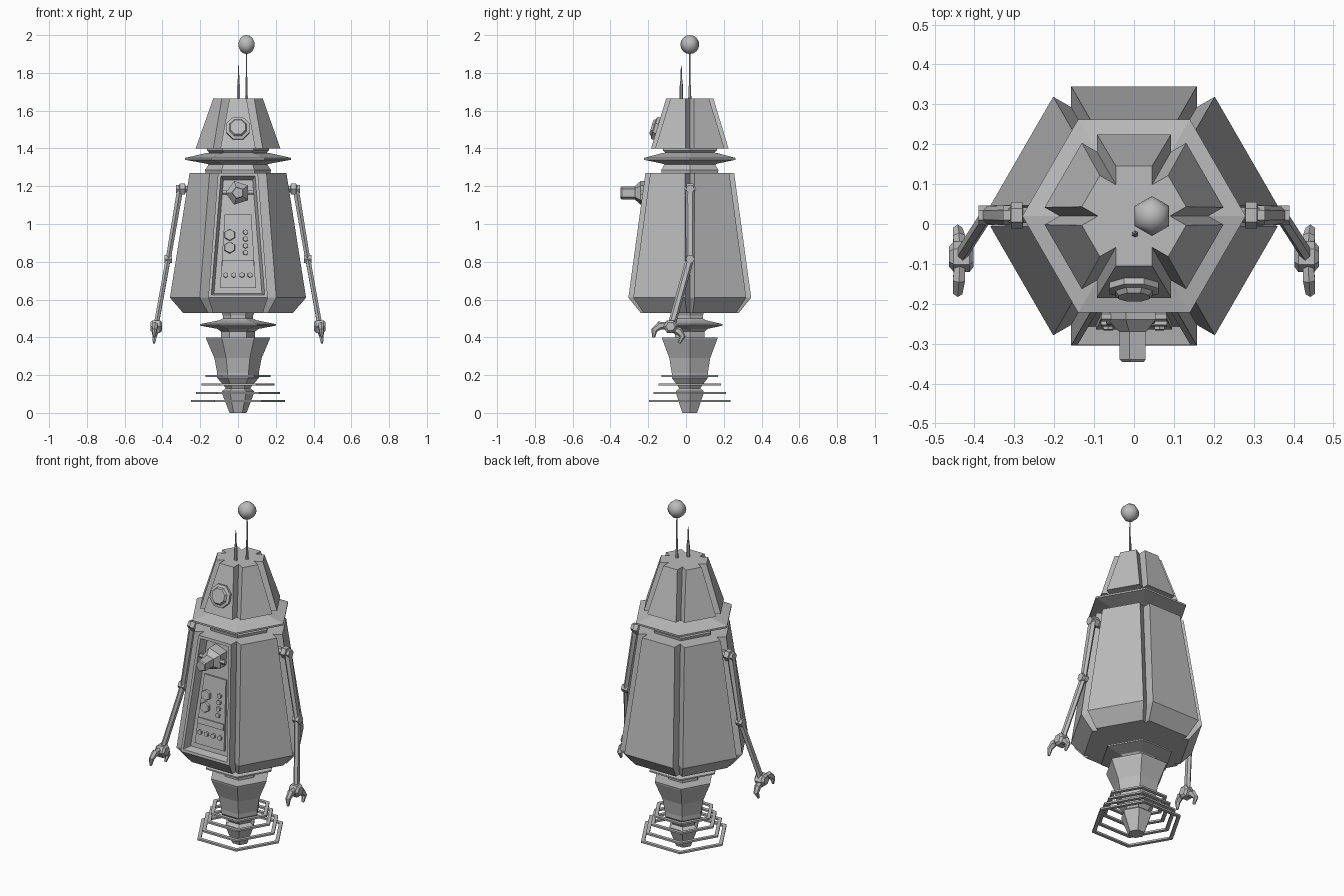
import bpy, bmesh, math
from mathutils import Vector, Matrix

if "Cube" in bpy.data.objects:
    bpy.data.objects.remove(bpy.data.objects["Cube"])

CY = 0.02  # y of the main axis
grey = bpy.data.materials.new("metal_grey")
grey.diffuse_color = (0.5, 0.5, 0.5, 1)
grey.use_nodes = True
grey.node_tree.nodes["Principled BSDF"].inputs["Base Color"].default_value = grey.diffuse_color


def finish(bm, name, smooth=False):
    bmesh.ops.recalc_face_normals(bm, faces=bm.faces)
    me = bpy.data.meshes.new(name)
    bm.to_mesh(me)
    bm.free()
    ob = bpy.data.objects.new(name, me)
    bpy.context.collection.objects.link(ob)
    me.materials.append(grey)
    for p in me.polygons:
        p.use_smooth = smooth
    return ob


def skin(bm, rings, closed=False):
    """Join rings of points by quads; cap the ends unless closed."""
    vs = [[bm.verts.new(p) for p in r] for r in rings]
    n = len(vs[0])
    pairs = list(zip(vs, vs[1:])) + ([(vs[-1], vs[0])] if closed else [])
    faces = [[bm.faces.new((a[i], a[(i + 1) % n], b[(i + 1) % n], b[i])) for i in range(n)]
             for a, b in pairs]
    if not closed:
        bm.faces.new(vs[0][::-1])
        bm.faces.new(vs[-1])
    return faces


def hexring(z, r):
    return [Vector((r * math.cos(k * math.pi / 3), CY + r * math.sin(k * math.pi / 3), z)) for k in range(6)]


def hex_turned(name, profile, closed=False):
    bm = bmesh.new()
    skin(bm, [hexring(z, r) for z, r in profile], closed)
    return finish(bm, name)


def panelled(name, levels, recess=False):
    """Six raised panels round a hexagonal core; levels are (z, apothem, gap)."""
    rings = []
    for z, ap, gap in levels:
        hw = ap / math.sqrt(3) - gap
        ring = []
        for k in range(6):
            a = k * math.pi / 3 - math.pi / 2
            n, t = Vector((math.cos(a), math.sin(a), 0)), Vector((-math.sin(a), math.cos(a), 0))
            core = Vector((math.cos(a - math.pi / 6), math.sin(a - math.pi / 6), 0)) * 2 * hw
            ring += [p + Vector((0, CY, z)) for p in (core, n * ap - t * hw, n * ap + t * hw)]
        rings.append(ring)
    bm = bmesh.new()
    faces = skin(bm, rings)
    if recess:  # sunken control bay in the front panel
        bmesh.ops.recalc_face_normals(bm, faces=bm.faces)
        f = faces[-1][1]
        bmesh.ops.inset_region(bm, faces=[f], thickness=0.022, depth=0)
        bmesh.ops.inset_region(bm, faces=[f], thickness=0.02, depth=-0.045)
    return finish(bm, name)


def tube(name, pts, radii, n=6, roll=0.0, squash=1.0):
    """Straight-sided tube along a path."""
    pts = [Vector(p) for p in pts]
    rings = []
    for i, p in enumerate(pts):
        d = (pts[min(i + 1, len(pts) - 1)] - pts[max(i - 1, 0)]).normalized()
        side = d.cross(Vector((1, 0, 0)) if abs(d.x) < 0.9 else Vector((0, 0, 1))).normalized()
        up = d.cross(side)
        rings.append([p + radii[i] * (side * math.cos(a) + up * math.sin(a) * squash)
                      for a in (roll + 2 * math.pi * k / n for k in range(n))])
    bm = bmesh.new()
    skin(bm, rings)
    return finish(bm, name)


# Body, head and turned parts
panelled("body", [(0.53, 0.26, 0.018), (0.61, 0.325, 0.03), (1.27, 0.235, 0.03)], True)
panelled("head", [(1.40, 0.205, 0.025), (1.665, 0.125, 0.027)])
hex_turned("neck", [(1.26, 0.17), (1.285, 0.175), (1.315, 0.155), (1.32, 0.17), (1.34, 0.28),
                    (1.35, 0.28), (1.375, 0.17), (1.378, 0.15), (1.39, 0.165), (1.41, 0.165)])
hex_turned("waist", [(0.39, 0.09), (0.43, 0.09), (0.445, 0.11), (0.462, 0.2), (0.47, 0.2),
                     (0.49, 0.1), (0.50, 0.08), (0.515, 0.08), (0.54, 0.09)])
hex_turned("thruster", [(0, 0.045), (0.105, 0.085), (0.115, 0.085), (0.13, 0.065), (0.145, 0.075),
                        (0.185, 0.11), (0.21, 0.11), (0.29, 0.125), (0.39, 0.168), (0.40, 0.17)])
for i, (z, r) in enumerate([(0.195, 0.172), (0.15, 0.192), (0.105, 0.222), (0.062, 0.25)]):
    hex_turned(f"thruster_ring_{i}", [(z - 0.005, r - 0.022), (z - 0.005, r),
                                      (z + 0.005, r), (z + 0.005, r - 0.022)], True)

# Antennas and ball
tube("short_antenna", [(0.003, -0.025, 1.65), (0.003, -0.025, 1.74), (0.003, -0.025, 1.745),
                       (0.003, -0.025, 1.84)], [0.009, 0.008, 0.006, 0.002])
tube("long_antenna", [(0.045, 0.02, 1.65), (0.045, 0.02, 1.74), (0.045, 0.02, 1.92)], [0.009, 0.005, 0.003])
bm = bmesh.new()
bmesh.ops.create_uvsphere(bm, u_segments=6, v_segments=8, radius=0.05,
                          matrix=Matrix.Translation((0.045, 0.02, 1.95)))
finish(bm, "antenna_ball", True)

# Round lens on the sloping front of the head
n = Vector((0, -0.265, 0.08)).normalized()
c = Vector((0, -0.155, 1.505))
tube("head_lens", [c - n * 0.01, c + n * 0.014, c + n * 0.018, c + n * 0.03],
     [0.066, 0.066, 0.05, 0.042], 8, math.pi / 8)

# Controls on the bay floor
slope = Vector((0, -0.66, 0.09)).normalized()


def bay(x, z, h):
    y = CY - 0.325 + (z - 0.61) * 0.09 / 0.66 + 0.045
    return Vector((x, y, z)) + slope * h


def bay_plate(name, z0, z1, w0, w1, h):
    bm = bmesh.new()
    skin(bm, [[bay(-w0, z0, d), bay(w0, z0, d), bay(w1, z1, d), bay(-w1, z1, d)] for d in (-0.005, h)])
    finish(bm, name)


def knob(name, x, z, r, h):
    tube(name, [bay(x, z, 0), bay(x, z, h)], [r, r * 0.85])


bay_plate("control_plate", 0.66, 1.05, 0.095, 0.07, 0.012)
bay_plate("control_bar", 0.775, 0.808, 0.083, 0.083, 0.02)
for i, z in enumerate((0.94, 0.873)):
    knob(f"dial_{i}", -0.044, z, 0.034, 0.026)
for i in range(4):
    knob(f"button_{i}", 0.04, 0.955 - 0.036 * i, 0.016, 0.022)
    knob(f"switch_{i}", -0.065 + 0.043 * i, 0.728, 0.016, 0.022)

# Five-sided front nozzle
tube("nozzle", [(0, y, 1.165) for y in (-0.16, -0.24, -0.268, -0.27, -0.34, -0.346)],
     [0.066, 0.066, 0.04, 0.036, 0.036, 0.03], 5, math.pi / 2)
for s in (-1, 1):
    tube("nozzle_lug", [(s * 0.05, -0.232, 1.165), (s * 0.082, -0.232, 1.165)], [0.013, 0.013])

# Arms, mirrored left and right
for s, side in ((-1, "left"), (1, "right")):
    P = lambda x, y, z: (s * x, y, z)
    tube(side + "_shoulder", [P(x, 0.022, 1.185) for x in (0.22, 0.278, 0.28, 0.308, 0.31, 0.328)],
         [0.02, 0.02, 0.033, 0.033, 0.024, 0.024])
    tube(side + "_upper_arm", [P(0.307, 0.022, 1.20), P(0.312, 0.022, 1.15), P(0.368, 0.022, 0.82)],
         [0.022, 0.026, 0.022], 6, 0, 0.7)
    tube(side + "_elbow", [P(0.35, 0.022, 0.815), P(0.39, 0.022, 0.815)], [0.024, 0.024])
    tube(side + "_forearm", [P(0.368, 0.024, 0.825), P(0.432, -0.075, 0.47)], [0.021, 0.021], 6, 0, 0.7)
    tube(side + "_wrist", [P(x, -0.082, 0.457) for x in (0.402, 0.412, 0.452, 0.464)],
         [0.025, 0.038, 0.038, 0.025])
    for j, path in enumerate([((-0.09, 0.462), (-0.14, 0.462), (-0.168, 0.438), (-0.172, 0.40)),
                              ((-0.08, 0.45), (-0.035, 0.43), (-0.018, 0.405), (-0.036, 0.37))]):
        tube(f"{side}_claw_{j}", [P(0.436 + 0.003 * k, y, z) for k, (y, z) in enumerate(path)],
             [0.018, 0.022, 0.017, 0.008], 6, 0, 0.8)
